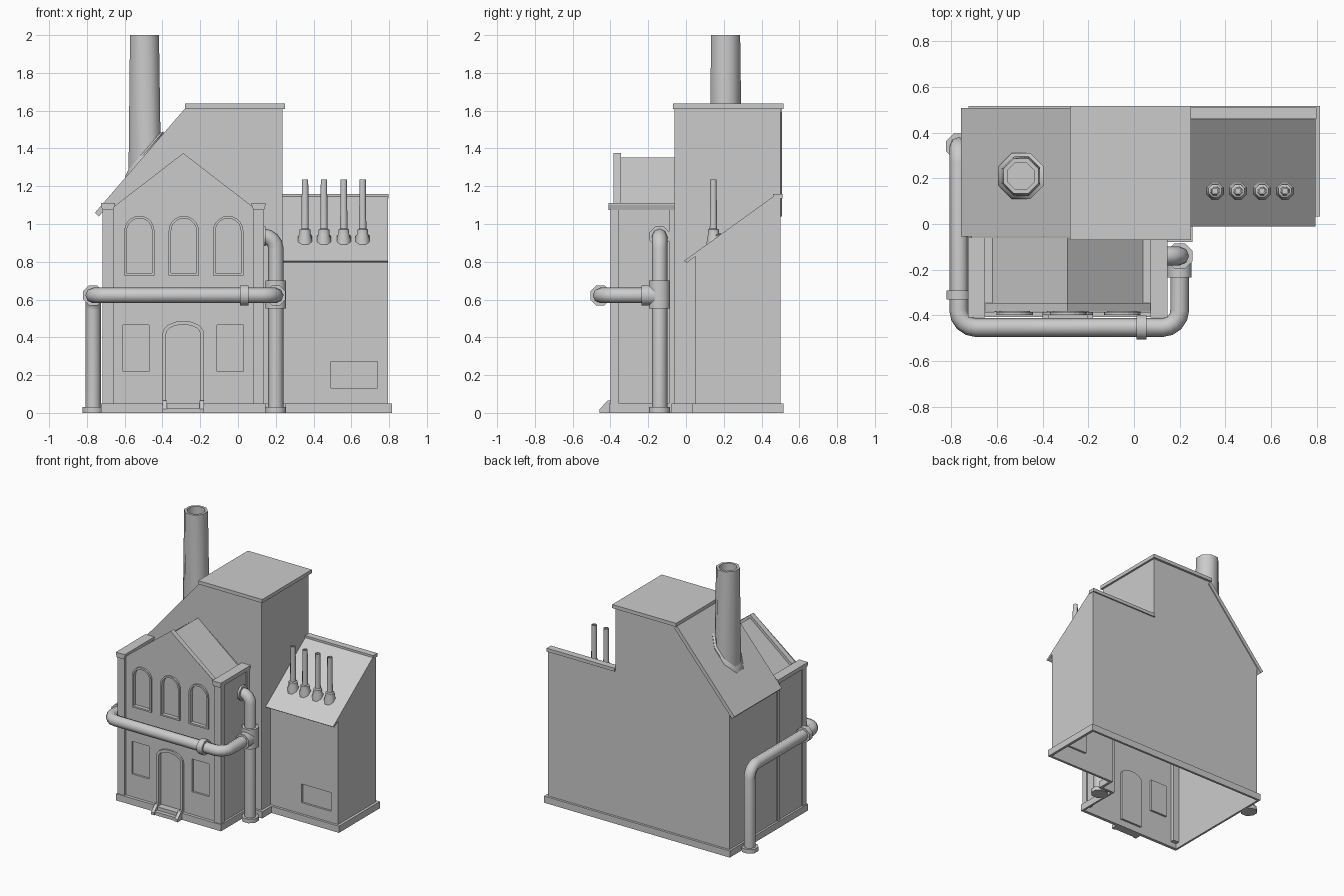
import bpy, bmesh, math
from mathutils import Vector, Matrix

if "Cube" in bpy.data.objects:
    bpy.data.objects.remove(bpy.data.objects["Cube"])


def finish(name, bm, smooth=False, recalc=True):
    bmesh.ops.remove_doubles(bm, verts=bm.verts, dist=1e-5)
    if recalc:
        bmesh.ops.recalc_face_normals(bm, faces=bm.faces)
    me = bpy.data.meshes.new(name)
    bm.to_mesh(me)
    bm.free()
    ob = bpy.data.objects.new(name, me)
    bpy.context.collection.objects.link(ob)
    if smooth:
        bpy.ops.object.select_all(action='DESELECT')
        ob.select_set(True)
        bpy.context.view_layer.objects.active = ob
        bpy.ops.object.shade_smooth_by_angle(angle=math.radians(50))
    return ob


def strip(bm, a, b, closed=True):
    n = len(a)
    for i in range(n if closed else n - 1):
        j = (i + 1) % n
        bm.faces.new([bm.verts.new(p) for p in (a[i], a[j], b[j], b[i])])


def sheet(name, polys):
    bm = bmesh.new()
    for p in polys:
        bm.faces.new([bm.verts.new(c) for c in p])
    return finish(name, bm)


def prism(name, axis, profile, a, b):
    put = (lambda p, t: (t, *p)) if axis == 'x' else (lambda p, t: (p[0], t, p[1]))
    bm = bmesh.new()
    ra, rb = ([put(p, t) for p in profile] for t in (a, b))
    strip(bm, ra, rb)
    for r in (ra, rb):
        bm.faces.new([bm.verts.new(p) for p in r])
    return finish(name, bm)


def box(name, x0, x1, y0, y1, z0, z1):
    return prism(name, 'x', [(y0, z0), (y1, z0), (y1, z1), (y0, z1)], x0, x1)


def lathe(name, loc, rings, direction=(0, 0, 1), slope=(0, 0)):
    """Octagonal turned part; rings are (radius, height, follows roof slope)."""
    rot = Vector((0, 0, 1)).rotation_difference(Vector(direction)).to_matrix()
    bm = bmesh.new()
    loops = []
    for r, h, *follow in rings:
        loop = []
        for i in range(8):
            a = math.pi / 8 + i * math.pi / 4
            x, y = r * math.cos(a), r * math.sin(a)
            z = h + (x * slope[0] + y * slope[1] if follow else 0)
            loop.append(Vector(loc) + rot @ Vector((x, y, z)))
        loops.append(loop)
    for a, b in zip(loops, loops[1:]):
        strip(bm, a, b)
    bmesh.ops.remove_doubles(bm, verts=bm.verts, dist=1e-5)
    bmesh.ops.dissolve_degenerate(bm, edges=bm.edges, dist=1e-5)
    return finish(name, bm, True)


def collar(name, loc, r, length, direction=(0, 0, 1)):
    return lathe(name, loc, [(0, 0), (r, 0), (r, length), (0, length)], direction)


def pipe(name, pts, r=0.041, bend=0.075):
    pts = [Vector(p) for p in pts]
    path = [pts[0]]
    for p, c, n in zip(pts, pts[1:], pts[2:]):
        u, v = (p - c).normalized() * bend, (n - c).normalized() * bend
        for i in range(5):
            a = i * math.pi / 8
            path.append(c + u * (1 - math.sin(a)) + v * (1 - math.cos(a)))
    path.append(pts[-1])
    cu = bpy.data.curves.new(name, 'CURVE')
    cu.dimensions = '3D'
    cu.bevel_depth, cu.bevel_resolution = r, 2
    sp = cu.splines.new('POLY')
    sp.points.add(len(path) - 1)
    for q, p in zip(sp.points, path):
        q.co = (*p, 1)
    bpy.context.collection.objects.link(bpy.data.objects.new(name, cu))


def opening(cx, z0, hw, spring, rise=0):
    pts = [(cx - hw, z0), (cx + hw, z0)]
    n = 10 if rise else 1
    return pts + [(cx + hw * math.cos(math.pi * i / n), spring + rise * math.sin(math.pi * i / n))
                  for i in range(n + 1)]


def wall_with_recesses(name, outline, holes, y, depth=0.015):
    bm = bmesh.new()
    edges = []
    for loop in [outline] + holes:
        vs = [bm.verts.new((x, y, z)) for x, z in loop]
        edges += [bm.edges.new((vs[i], vs[(i + 1) % len(vs)])) for i in range(len(vs))]
    bmesh.ops.triangle_fill(bm, use_beauty=True, use_dissolve=False, edges=edges, normal=(0, -1, 0))
    for h in holes:
        back = [(x, y + depth, z) for x, z in h]
        strip(bm, [(x, y, z) for x, z in h], back)
        bm.faces.new([bm.verts.new(p) for p in back])
    return finish(name, bm)


def frame(name, outer, inner, y0, y1):
    bm = bmesh.new()
    at = lambda loop, y: [(x, y, z) for x, z in loop]
    strip(bm, at(outer, y0), at(outer, y1))
    strip(bm, at(outer, y1), at(inner, y1))
    strip(bm, at(inner, y1), at(inner, y0))
    return finish(name, bm)


F = -0.385  # facade plane
# Hollow wall shell
sheet("building_walls", [
    [(-.71, .5, 0), (.795, .5, 0), (.795, .5, 1.15), (.235, .5, 1.15), (.235, .5, 1.61),
     (-.28, .5, 1.61), (-.71, .5, 1.1)],
    [(-.71, F, 0), (-.71, .5, 0), (-.71, .5, 1.1), (-.71, F, 1.1)],
    [(.795, .05, 0), (.795, .5, 0), (.795, .5, 1.15), (.795, .05, .845)],
    [(.235, -.06, 0), (.235, .05, 0), (.235, .05, .845), (.235, .5, 1.15), (.235, .5, 1.61),
     (.235, -.06, 1.61)],
    [(.13, -.06, 0), (.235, -.06, 0), (.235, -.06, 1.61), (-.28, -.06, 1.61), (-.71, -.06, 1.1),
     (-.65, -.06, 1.07), (-.29, -.06, 1.35), (.07, -.06, 1.07), (.13, -.06, 1.1)],
    [(.13, F, 0), (.13, -.06, 0), (.13, -.06, 1.1), (.13, F, 1.1)],
])

# Facade and annex front with recessed windows and door
arches = [-.522, -.287, -.052]
holes = [opening(x, .74, .067, .963, .067) for x in arches]
holes += [opening(x, .22, .07, .465) for x in (-.54, -.042)]
holes.append(opening(-.29, .05, .09, .42, .047))
wall_with_recesses("facade", [(-.71, 0), (.13, 0), (.13, 1.09), (.08, 1.09), (-.29, 1.375),
                              (-.66, 1.09), (-.71, 1.09)], holes, F)
wall_with_recesses("annex_front", [(.235, 0), (.795, 0), (.795, .845), (.235, .845)],
                   [opening(.615, .133, .123, .273)], .05)
for x, h in zip(arches, holes):
    frame("arched_window_frame", opening(x, .728, .08, .963, .08), h, F, F - .013)
frame("door_frame", opening(-.29, .05, .11, .42, .067), holes[-1], F, F - .013)

# Plinth ring following the footprint
foot = [(-.71, F), (.13, F), (.13, -.06), (.235, -.06), (.235, .05), (.795, .05), (.795, .5), (-.71, .5)]
rim = [(-.725, -.408), (.145, -.408), (.145, -.078), (.255, -.078), (.255, .032), (.815, .032),
       (.815, .517), (-.725, .517)]
bm = bmesh.new()
lev = lambda pts, z: [(x, y, z) for x, y in pts]
for a, b in ((lev(foot, 0), lev(rim, 0)), (lev(rim, 0), lev(rim, .05)), (lev(rim, .05), lev(foot, .05))):
    strip(bm, a, b)
finish("plinth", bm)

# Corner pilasters and parapet copings of the front house
for x0, x1, side in ((-.718, -.66, -1), (.08, .138, 1)):
    box("corner_pilaster", x0, x1, -.4, -.355, .04, 1.09)
    cx = (x0 + x1) / 2
    prism("parapet_coping", 'y', [(cx - .029, 1.075), (cx + .029, 1.075), (cx + .037, 1.1),
                                  (cx + .037, 1.112), (cx - .037, 1.112), (cx - .037, 1.1)], -.41, -.06)
    wx = .13 if side > 0 else -.71
    box("rear_side_strip", min(wx, wx + side * .008), max(wx, wx + side * .008), -.09, -.06, .04, 1.09)

# Front house gable and roof
prism("gable", 'y', [(.08, 1.08), (-.29, 1.375), (-.66, 1.08)], F + .001, -.345)
prism("front_roof", 'y', [(-.66, 1.085), (-.62, 1.085), (-.29, 1.352), (.04, 1.085), (.08, 1.085),
                          (.08, 1.065), (.035, 1.065), (-.29, 1.328), (-.615, 1.065), (-.66, 1.065)],
      -.345, -.06)

# Main roof
box("flat_roof", -.28, .25, -.07, .517, 1.61, 1.637)
prism("sloped_roof", 'y', [(-.28, 1.612), (-.757, 1.06), (-.737, 1.04), (-.26, 1.59)], -.055, .508)

# Annex roof
prism("annex_roof", 'x', [(-.01, .805), (.004, .795), (.48, 1.132), (.465, 1.148)], .235, .795)
box("annex_ridge", .235, .798, .46, .51, 1.135, 1.16)

# Door steps
box("lower_step", -.375, -.205, -.45, F, 0, .025)
box("upper_step", -.375, -.205, -.42, F, .025, .05)
for x in (-.4, -.205):
    prism("step_side", 'x', [(F, 0), (-.457, 0), (-.457, .02), (-.415, .065), (F, .065)], x, x + .025)

# Chimney on the slope
cz = 1.61 - (.495 - .28) * 1.158
S = (1.158, 0)
lathe("chimney", (-.495, .21, 0), [(.092, cz - .03, 1), (.083, 2), (.064, 2), (.064, 1.8), (0, 1.8)], slope=S)
lathe("chimney_collar", (-.495, .21, 0), [(.108, cz - .02, 1), (.108, cz + .012, 1), (.086, cz + .03, 1)], slope=S)

# Roof vents
for x in (.355, .455, .56, .66):
    lathe("vent", (x, .145, 0), [(.04, .895, 1), (.04, .925, 1), (.031, .945), (.031, .97), (.021, .975),
                                 (.018, 1.235), (.012, 1.235), (.012, 1.15), (0, 1.15)], slope=(0, .72))

# Outside pipework
pipe("long_pipe", [(-.767, .34, 0), (-.767, .34, .622), (-.767, -.453, .622), (.2, -.453, .622),
                   (.2, -.14, .622)])
pipe("riser_pipe", [(.2, -.14, 0), (.2, -.14, .935), (.12, -.14, .935)], bend=.065)
for x, y in ((-.767, .34), (.2, -.14)):
    collar("pipe_foot", (x, y, 0), .06, .03)
collar("front_pipe_collar", (.01, -.453, .622), .057, .045, (1, 0, 0))
collar("side_pipe_collar", (-.767, -.33, .622), .057, .04, (0, 1, 0))
collar("wall_flange", (.125, -.14, .935), .057, .02, (1, 0, 0))
collar("pipe_joint", (.2, -.14, .553), .06, .147)
collar("joint_branch", (.2, -.235, .622), .057, .08, (0, 1, 0))
